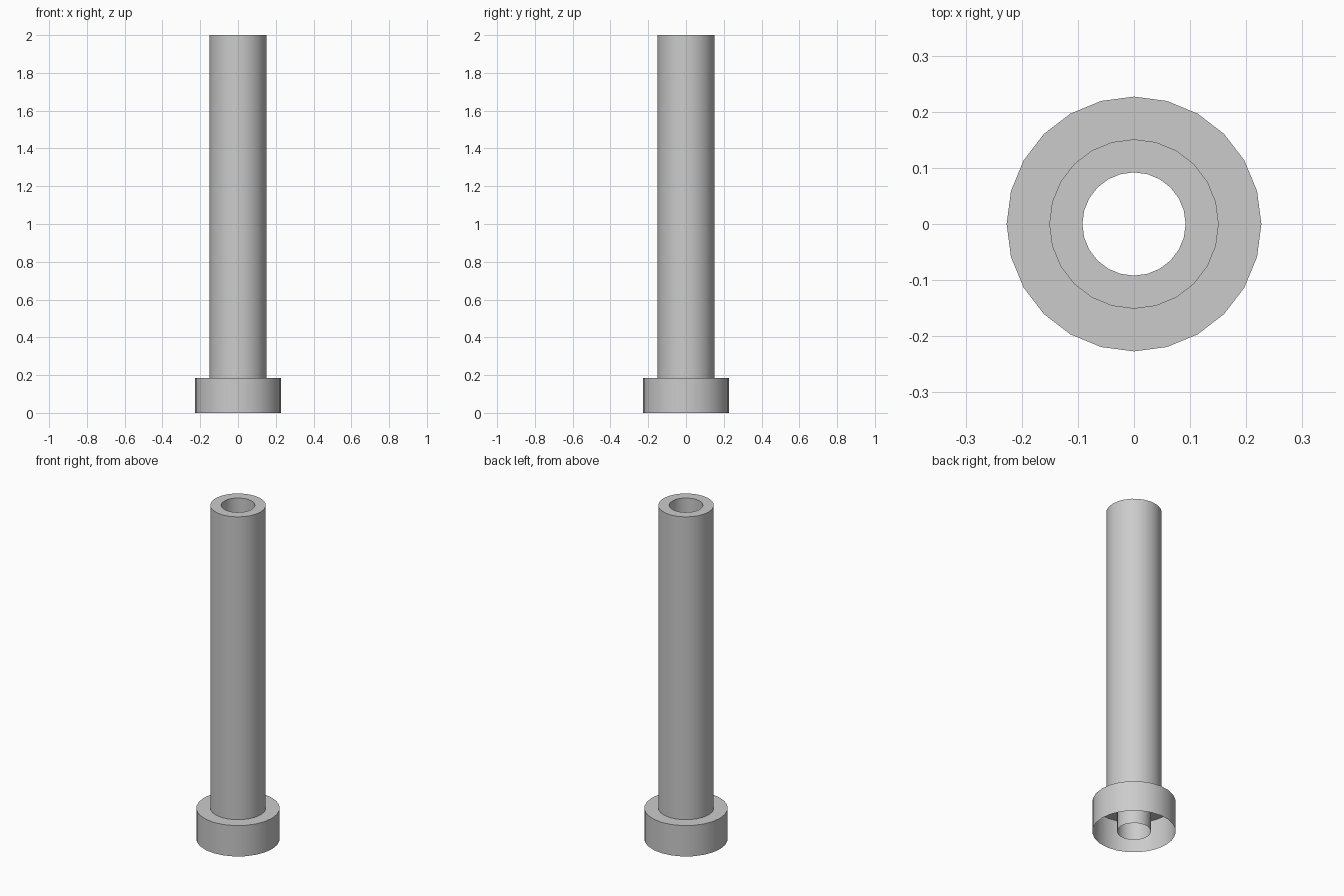
import bpy
import bmesh
from math import radians, tau

cube = bpy.data.objects.get("Cube")
if cube:
    bpy.data.objects.remove(cube, do_unlink=True)

SIDES = 24
BORE, TUBE, COLLAR = 0.092, 0.151, 0.227
COLLAR_TOP, HEIGHT = 0.185, 2.0

grey = bpy.data.materials.new("plain grey")
grey.use_nodes = True
colour = (0.6, 0.6, 0.6, 1)
grey.diffuse_color = colour
grey.node_tree.nodes["Principled BSDF"].inputs["Base Color"].default_value = colour


def lathe(name, profile):
    """Spin an open (radius, height) profile around z."""
    bm = bmesh.new()
    verts = [bm.verts.new((r, 0, z)) for r, z in profile]
    edges = [bm.edges.new(pair) for pair in zip(verts, verts[1:])]
    bmesh.ops.spin(bm, geom=verts + edges, cent=(0, 0, 0), axis=(0, 0, 1),
                   angle=tau, steps=SIDES, use_merge=True)
    bmesh.ops.remove_doubles(bm, verts=bm.verts, dist=0.0001)
    bmesh.ops.recalc_face_normals(bm, faces=bm.faces)
    # Outer walls must face away from the axis
    wall = max(bm.faces, key=lambda f: f.calc_center_median().xy.length)
    if wall.normal.dot(wall.calc_center_median()) < 0:
        bmesh.ops.reverse_faces(bm, faces=bm.faces)
    mesh = bpy.data.meshes.new(name)
    bm.to_mesh(mesh)
    bm.free()
    mesh.materials.append(grey)
    obj = bpy.data.objects.new(name, mesh)
    bpy.context.collection.objects.link(obj)
    bpy.ops.object.select_all(action="DESELECT")
    obj.select_set(True)
    bpy.context.view_layer.objects.active = obj
    bpy.ops.object.shade_smooth_by_angle(angle=radians(30))
    return obj


# Thin shell: bore, top rim, tube wall, collar ledge, collar skirt (open below)
lathe("flanged_tube", [
    (BORE, 0), (BORE, HEIGHT),
    (TUBE, HEIGHT), (TUBE, COLLAR_TOP),
    (COLLAR, COLLAR_TOP), (COLLAR, 0),
])
